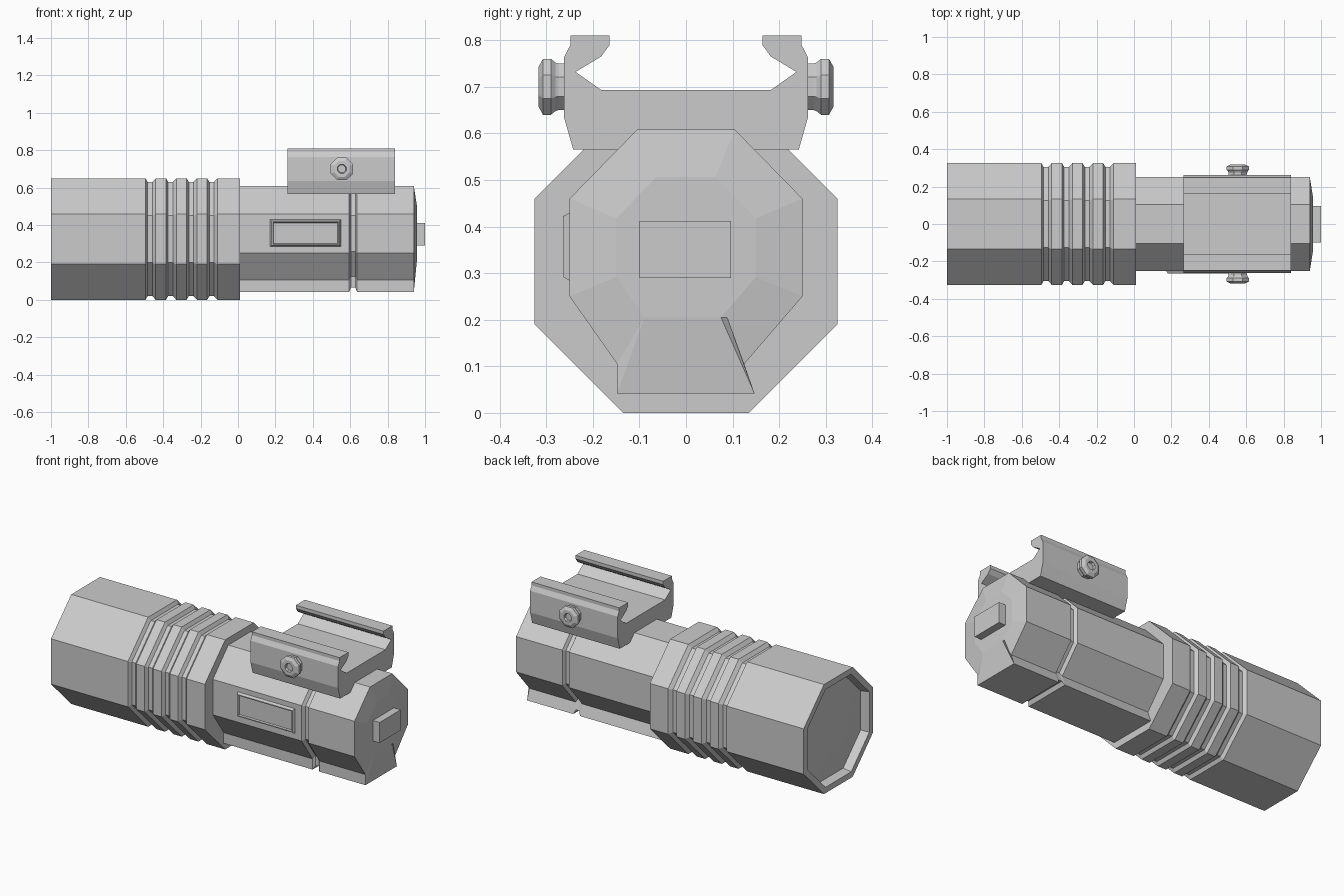
import bpy, bmesh, math
from mathutils import Vector

cube = bpy.data.objects.get("Cube")
if cube:
    bpy.data.objects.remove(cube, do_unlink=True)

grey = bpy.data.materials.new("mid grey")
grey.use_nodes = True
colour = (0.6, 0.6, 0.6, 1)
grey.diffuse_color = colour
grey.node_tree.nodes["Principled BSDF"].inputs["Base Color"].default_value = colour


def loft(name, rings, place=lambda d, u, v: (d, u, v)):
    """Skin closed (u, v) loops set at depths d and cap both ends."""
    bm = bmesh.new()
    loops = [[bm.verts.new(place(d, u, v)) for u, v in loop] for d, loop in rings]
    n = len(loops[0])
    for a, b in zip(loops, loops[1:]):
        for i in range(n):
            j = (i + 1) % n
            bm.faces.new((a[i], a[j], b[j], b[i]))
    bm.faces.new(loops[0])
    bm.faces.new(loops[-1])
    bmesh.ops.recalc_face_normals(bm, faces=bm.faces)
    mesh = bpy.data.meshes.new(name)
    bm.to_mesh(mesh)
    bm.free()
    mesh.materials.append(grey)
    obj = bpy.data.objects.new(name, mesh)
    bpy.context.collection.objects.link(obj)
    return obj


def octagon(apothem, cu=0, cv=0):
    r = apothem / math.cos(math.pi / 8)
    angles = [math.pi / 8 + k * math.pi / 4 for k in range(8)]
    return [(cu + r * math.cos(a), cv + r * math.sin(a)) for a in angles]


def rect(u0, u1, v0, v1, inset=0):
    u0, u1, v0, v1 = u0 + inset, u1 - inset, v0 + inset, v1 - inset
    return [(u0, v0), (u1, v0), (u1, v1), (u0, v1)]


# Lamp head: recessed lens, plain barrel, four cooling grooves
R = 0.325
head = [(-0.965, 0.14), (-0.95, 0.28), (-1, 0.29), (-1, R)]
for k in range(4):
    x = -0.495 + 0.11 * k
    head += [(x, R), (x + 0.012, R - 0.02), (x + 0.037, R - 0.02), (x + 0.055, R)]
head.append((0.01, R))
loft("lamp_head", [(x, octagon(r, 0, R)) for x, r in head])

# Body with a flared foot, a ring groove and a shallow domed end
section = [(0.105, 0.608), (0.25, 0.46), (0.25, 0.25), (0.125, 0.105), (0.147, 0.042),
           (-0.148, 0.042), (-0.148, 0.105), (-0.25, 0.25), (-0.25, 0.46), (-0.105, 0.608)]


def scaled(s, floor=0):
    return [(y * s, max(floor, 0.355 + (z - 0.355) * s)) for y, z in section]


loft("body", [(0, section), (0.593, section), (0.605, scaled(0.925)),
              (0.627, scaled(0.925)), (0.637, section), (0.94, section),
              (0.956, scaled(0.6, 0.205))])

# Tail switch
loft("tail_switch", [(0.94, rect(-0.1, 0.097, 0.29, 0.412)),
                     (1, rect(-0.1, 0.097, 0.29, 0.412))])

# Side button: raised bevelled frame with a sunken pad
button = [(-0.24, 0), (-0.25, 0), (-0.264, 0.008), (-0.264, 0.014), (-0.256, 0.018)]
loft("side_button", [(d, rect(0.172, 0.55, 0.284, 0.43, i)) for d, i in button],
     lambda d, u, v: (u, d, v))

# Rail clamp with two hooked jaws
half = [(0.242, 0.565), (0.262, 0.635), (0.262, 0.763), (0.248, 0.79), (0.248, 0.81),
        (0.164, 0.81), (0.164, 0.79), (0.182, 0.765), (0.237, 0.732), (0.182, 0.693)]
clamp = half + [(-y, z) for y, z in reversed(half)]
loft("rail_clamp", [(0.265, clamp), (0.84, clamp)])

# Clamp bolts, one on each side
bolt = [(0.25, 0.043), (0.262, 0.05), (0.274, 0.05), (0.284, 0.043), (0.29, 0.06),
        (0.307, 0.06), (0.317, 0.042), (0.317, 0.024), (0.305, 0.02)]
bolt[3] = (0.28, 0.052)
for side, label in ((-1, "front"), (1, "back")):
    loft(label + "_clamp_bolt", [(d, octagon(r, 0.555, 0.7)) for d, r in bolt],
         lambda d, u, v: (u, side * d, v))
